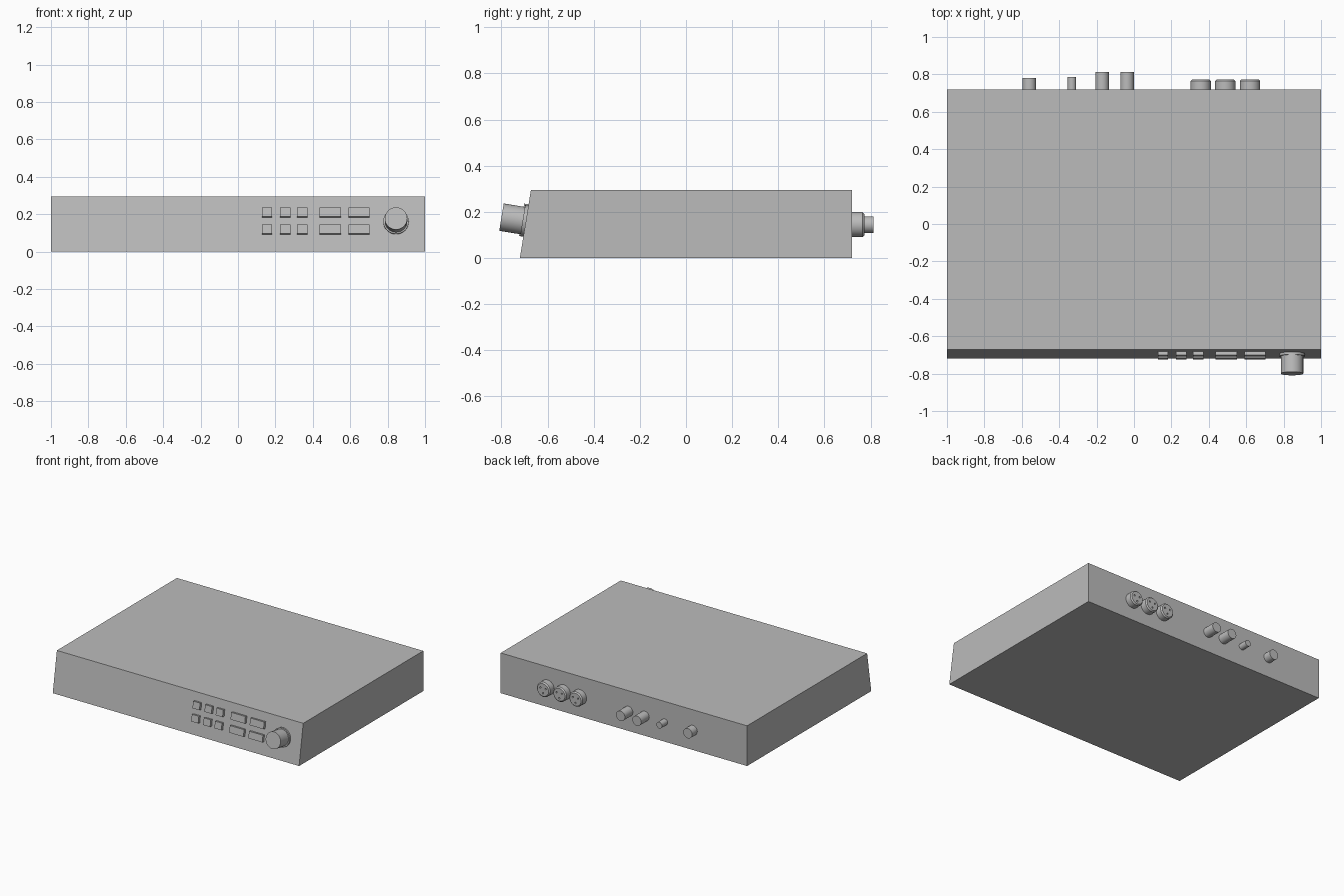
import bpy, bmesh, math
from mathutils import Matrix

if "Cube" in bpy.data.objects:
    bpy.data.objects.remove(bpy.data.objects["Cube"], do_unlink=True)

grey = bpy.data.materials.new("casing_grey")
grey.use_nodes = True
COLOUR = (0.5, 0.5, 0.5, 1)
grey.diffuse_color = COLOUR
grey.node_tree.nodes["Principled BSDF"].inputs["Base Color"].default_value = COLOUR

HEIGHT, FRONT, BACK, LEAN = 0.295, -0.72, 0.72, 0.048
tilt = math.atan2(LEAN, HEIGHT)


def finish(name, bm, matrix=None, smooth=False):
    bmesh.ops.recalc_face_normals(bm, faces=bm.faces)
    mesh = bpy.data.meshes.new(name)
    bm.to_mesh(mesh)
    bm.free()
    mesh.materials.append(grey)
    ob = bpy.data.objects.new(name, mesh)
    bpy.context.collection.objects.link(ob)
    if matrix:
        ob.matrix_world = matrix
    if smooth:
        bpy.ops.object.select_all(action='DESELECT')
        ob.select_set(True)
        bpy.context.view_layer.objects.active = ob
        bpy.ops.object.shade_smooth_by_angle(angle=math.radians(35))
    return ob


def on_front(x, z):
    """Frame on the sloping front, local z pointing outward."""
    y = FRONT + LEAN * z / HEIGHT
    return Matrix.Translation((x, y, z)) @ Matrix.Rotation(math.pi / 2 - tilt, 4, 'X')


def on_back(x, z):
    return Matrix.Translation((x, BACK, z)) @ Matrix.Rotation(-math.pi / 2, 4, 'X')


def lathe(name, profile, matrix, segments=32):
    """Closed turned part from (radius, height) points."""
    bm = bmesh.new()
    rings = []
    for r, h in profile:
        rings.append([bm.verts.new((r * math.cos(a), r * math.sin(a), h))
                      for a in (2 * math.pi * i / segments for i in range(segments))])
    for lower, upper in zip(rings, rings[1:]):
        for i in range(segments):
            j = (i + 1) % segments
            bm.faces.new((lower[i], lower[j], upper[j], upper[i]))
    bm.faces.new(rings[0])
    bm.faces.new(rings[-1])
    return finish(name, bm, matrix, True)


# Casing: side profile extruded across the width
bm = bmesh.new()
side = [(FRONT, 0), (BACK, 0), (BACK, HEIGHT), (FRONT + LEAN, HEIGHT)]
face = bm.faces.new([bm.verts.new((-1, y, z)) for y, z in side])
wall = bmesh.ops.extrude_face_region(bm, geom=[face])["geom"]
bmesh.ops.translate(bm, vec=(2, 0, 0),
                    verts=[v for v in wall if isinstance(v, bmesh.types.BMVert)])
finish("casing", bm)

# Front buttons: two rows of three small and two wide
columns = [(0.155, 0.056), (0.252, 0.056), (0.343, 0.056), (0.493, 0.115), (0.647, 0.113)]
for row, z in (("lower", 0.117), ("upper", 0.208)):
    for i, (x, width) in enumerate(columns):
        bm = bmesh.new()
        bmesh.ops.create_cube(bm, size=1)
        bmesh.ops.scale(bm, vec=(width, 0.05, 0.02), verts=bm.verts)
        bmesh.ops.translate(bm, vec=(0, 0, 0.009), verts=bm.verts)
        finish(f"{row}_button_{i + 1}", bm, on_front(x, z))

# Volume knob with its collar
lathe("volume_knob", [(0.068, 0), (0.068, 0.014), (0.06, 0.014), (0.06, 0.107)],
      on_front(0.845, 0.16), 48)

# Back sockets
SOCKET_Z = 0.145
for name, x, r, length in (("power_socket", -0.56, 0.036, 0.06),
                           ("small_jack", -0.332, 0.023, 0.065),
                           ("video_socket_1", -0.17, 0.036, 0.093),
                           ("video_socket_2", -0.037, 0.036, 0.093)):
    lathe(name, [(r, 0), (r, length)], on_back(x, SOCKET_Z))

# Round audio connectors with three pin holes
for n, x in enumerate((0.357, 0.488, 0.62)):
    frame = on_back(x, SOCKET_Z)
    body = lathe(f"audio_connector_{n + 1}",
                 [(0.054, 0), (0.054, 0.045), (0.046, 0.053)], frame)
    bm = bmesh.new()
    for k in range(3):
        a = math.pi / 2 + k * math.tau / 3
        spot = Matrix.Translation((0.025 * math.cos(a), 0.025 * math.sin(a), 0.053))
        bmesh.ops.create_cone(bm, cap_ends=True, segments=12, radius1=0.006,
                              radius2=0.006, depth=0.03, matrix=spot)
    cutter = finish(f"pin_hole_cutter_{n + 1}", bm, frame)
    cutter.hide_render = True
    cutter.hide_viewport = True
    cutter.display_type = 'WIRE'
    cut = body.modifiers.new("pin_holes", 'BOOLEAN')
    cut.operation = 'DIFFERENCE'
    cut.object = cutter
